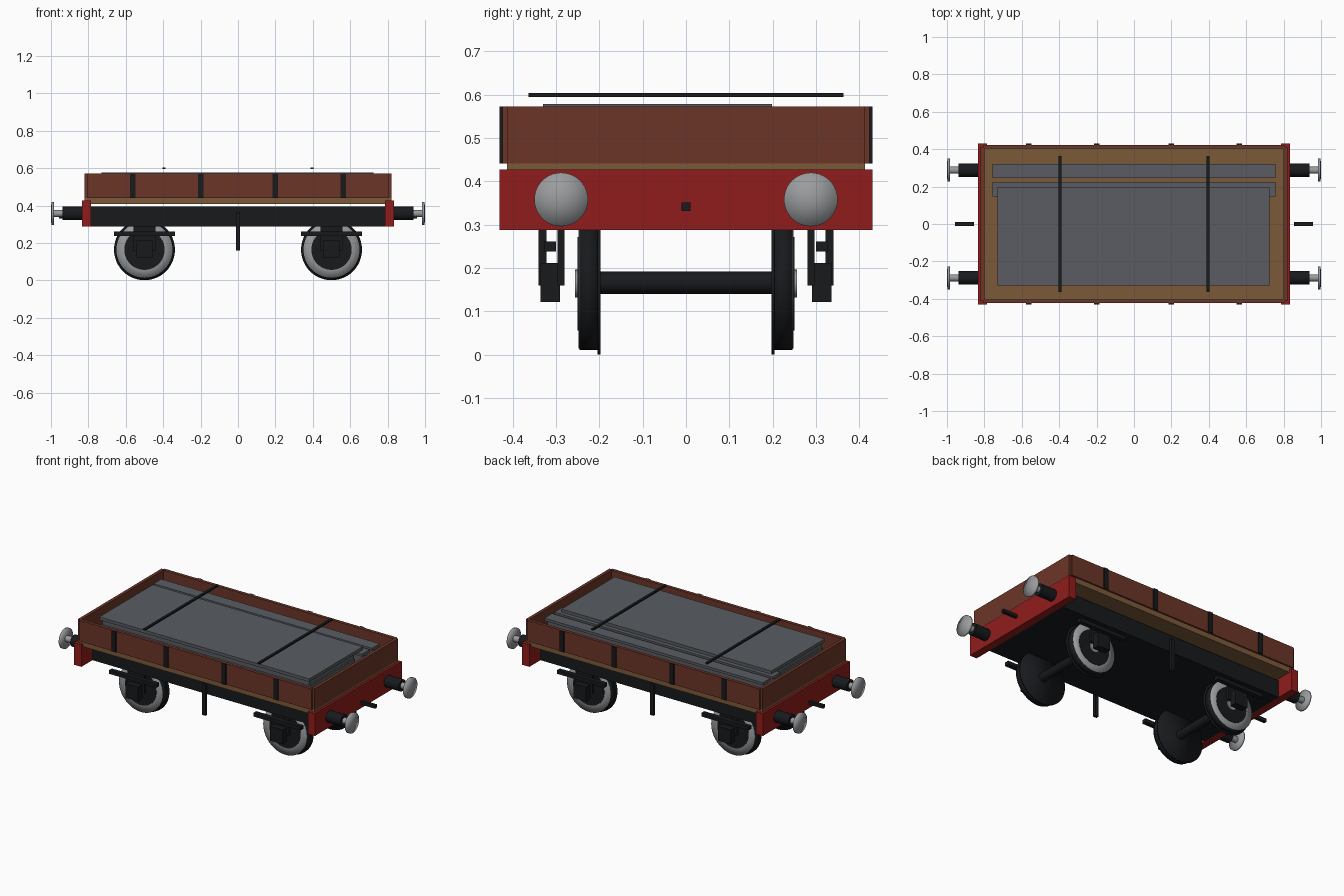
import bpy
from mathutils import Matrix
import bmesh
import math

if "Cube" in bpy.data.objects:
    bpy.data.objects.remove(bpy.data.objects["Cube"])


def material(name, r, g, b):
    m = bpy.data.materials.new(name)
    m.diffuse_color = (r, g, b, 1)
    m.use_nodes = True
    m.node_tree.nodes["Principled BSDF"].inputs["Base Color"].default_value = m.diffuse_color
    return m


RED = material("buffer_beam_red", 0.28, 0.012, 0.011)
BROWN = material("body_brown", 0.15, 0.036, 0.020)
TAN = material("floor_wood", 0.20, 0.10, 0.042)
BLACK = material("frame_black", 0.009, 0.010, 0.012)
LOAD = material("load_grey", 0.10, 0.108, 0.122)
STEEL = material("steel", 0.32, 0.33, 0.34)


def finish(name, bm, mat, angle=0):
    bmesh.ops.recalc_face_normals(bm, faces=bm.faces)
    me = bpy.data.meshes.new(name)
    bm.to_mesh(me)
    bm.free()
    me.materials.append(mat)
    ob = bpy.data.objects.new(name, me)
    bpy.context.collection.objects.link(ob)
    if angle:
        bpy.ops.object.select_all(action='DESELECT')
        ob.select_set(True)
        bpy.context.view_layer.objects.active = ob
        bpy.ops.object.shade_smooth_by_angle(angle=math.radians(angle))
    return ob


def box(name, x, y, z, mat):
    """Box from (min, max) pairs on each axis."""
    bm = bmesh.new()
    bmesh.ops.create_cube(bm, size=1)
    for v in bm.verts:
        v.co = [(a + b) / 2 + c * abs(b - a) for (a, b), c in zip((x, y, z), v.co)]
    return finish(name, bm, mat)


def lathe(name, profile, axis, origin, sign, mat, n=40, angle=35):
    """Revolve (distance along axis, radius) points about the x or y axis."""
    bm = bmesh.new()
    rings = []
    for d, r in profile:
        ring = []
        for i in range(n):
            a = 2 * math.pi * i / n
            u, w = r * math.cos(a), r * math.sin(a)
            p = (sign * d, u, w) if axis == 'x' else (u, sign * d, w)
            ring.append(bm.verts.new(p))
        rings.append(ring)
    for A, B in zip(rings, rings[1:]):
        for i in range(n):
            bm.faces.new((A[i], A[(i + 1) % n], B[(i + 1) % n], B[i]))
    bm.faces.new(rings[0])
    bm.faces.new(rings[-1])
    bmesh.ops.transform(bm, matrix=Matrix.Translation(origin), verts=bm.verts)
    return finish(name, bm, mat, angle)


def span(s, a, b):
    """Range a..b mirrored by the sign s."""
    return tuple(sorted((s * a, s * b)))


# Underframe and floor
box("underframe", (-0.79, 0.79), (-0.32, 0.32), (0.288, 0.395), BLACK)
box("floor", (-0.82, 0.82), (-0.413, 0.413), (0.408, 0.441), TAN)

for s in (-1, 1):
    # Body boards and buffer beams
    box("side_board", (-0.805, 0.805), span(s, 0.403, 0.423), (0.441, 0.572), BROWN)
    box("end_board", span(s, 0.80, 0.82), (-0.413, 0.413), (0.441, 0.572), BROWN)
    box("buffer_beam", span(s, 0.785, 0.834), (-0.43, 0.43), (0.288, 0.427), RED)
    for x in (-0.562, -0.2, 0.2, 0.562):
        box("side_strap", (x - 0.015, x + 0.015), span(s, 0.42, 0.43), (0.441, 0.572), BLACK)

    # Draw hook and brake hanger
    box("draw_hook", span(s, 0.855, 0.957), (-0.01, 0.01), (0.331, 0.351), BLACK)
    box("brake_hanger", (-0.012, 0.012), span(s, 0.322, 0.34), (0.16, 0.362), BLACK)

    # Buffers, heads softly shaded over the edge
    for t in (-1, 1):
        o = (0, t * 0.288, 0.358)
        lathe("buffer_housing", [(0.82, 0.036), (0.937, 0.036)], 'x', o, s, BLACK, 24)
        lathe("buffer_rod", [(0.93, 0.019), (0.987, 0.019)], 'x', o, s, STEEL, 24)
        lathe("buffer_head", [(0.985, 0.002), (0.985, 0.062), (0.998, 0.062), (1.0, 0.002)],
              'x', o, s, STEEL, 40, 180)

    # Tie-down bars over the load
    box("tie_bar", (s * 0.396 - 0.008, s * 0.396 + 0.008), (-0.363, 0.363), (0.595, 0.604), BLACK)

    # Wheelset
    x, z = s * 0.5, 0.164
    lathe("axle", [(-0.205, 0.026), (0.205, 0.026)], 'y', (x, 0, 0.166), 1, BLACK, 24)
    for t in (-1, 1):
        o = (x, 0, z)
        lathe("wheel", [(0.203, 0.002), (0.203, 0.153), (0.246, 0.153), (0.246, 0.002)],
              'y', o, t, BLACK, 48, 180)
        lathe("wheel_flange", [(0.197, 0.163), (0.204, 0.163)], 'y', o, t, BLACK, 48, 180)
        lathe("wheel_rim", [(0.244, 0.150), (0.248, 0.150), (0.248, 0.10)],
              'y', o, t, STEEL, 48, 180)
        lathe("wheel_disc", [(0.245, 0.108), (0.250, 0.108)], 'y', o, t, BLACK, 40)
        lathe("wheel_hub", [(0.25, 0.032), (0.256, 0.032)], 'y', o, t, STEEL, 24)
        # Running gear outside the wheel
        box("axle_guard", (x - 0.06, x + 0.06), span(t, 0.280, 0.296), (0.16, 0.295), BLACK)
        box("axle_box", (x - 0.043, x + 0.043), span(t, 0.291, 0.336), (0.122, 0.212), BLACK)
        box("leaf_spring", (x - 0.164, x + 0.164), span(t, 0.30, 0.328), (0.238, 0.261), BLACK)

# Load: stacked plates with two girders beside them
for i in range(4):
    d = 0.006 * (i % 2)
    z = 0.441 + 0.029 * i
    box("load_plate", (-0.725 + d, 0.72 - d), (-0.322 + d, 0.13), (z, z + 0.027), LOAD)
box("top_plate", (-0.73, 0.725), (-0.33, 0.198), (0.559, 0.578), LOAD)
for y in (0.186, 0.283):
    for z in ((0.441, 0.457), (0.543, 0.559)):
        box("girder_flange", (-0.757, 0.757), (y - 0.038, y + 0.038), z, LOAD)
    box("girder_web", (-0.757, 0.757), (y - 0.009, y + 0.009), (0.457, 0.543), LOAD)
